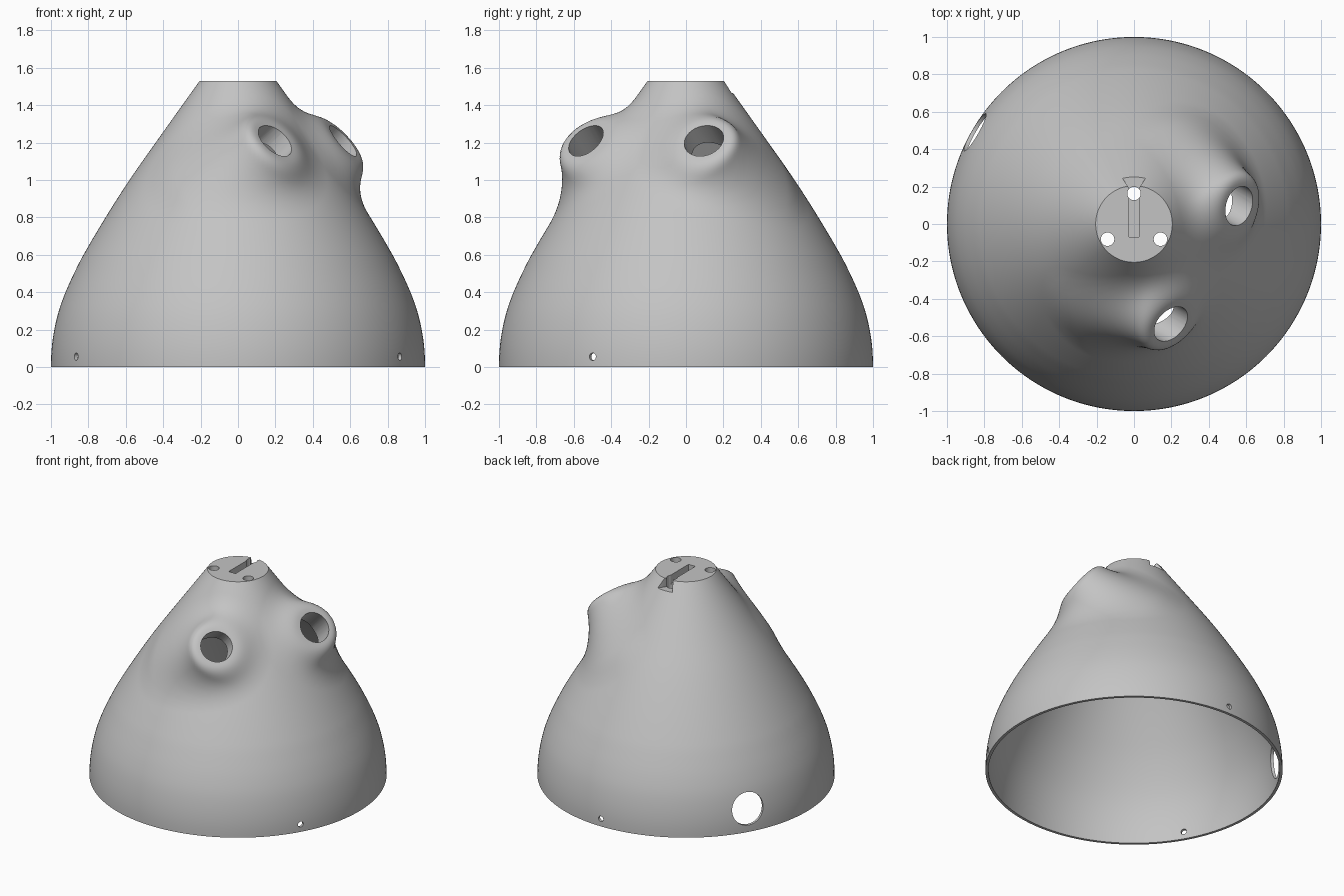
import bpy
import bmesh
from math import cos, sin, pi, radians, tan, hypot, sqrt
from mathutils import Vector, Matrix

cube = bpy.data.objects.get("Cube")
if cube:
    bpy.data.objects.remove(cube, do_unlink=True)

SEGMENTS, ROWS, HEIGHT = 192, 120, 1.53
WALL, CAP_UNDERSIDE, SLOT_FLOOR = 0.02, 1.42, 1.465

# Radius of the dome at given heights
PROFILE = [(0, 1.0), (0.1, 0.996), (0.2, 0.982), (0.3, 0.958), (0.4, 0.922),
           (0.5, 0.877), (0.6, 0.826), (0.8, 0.708), (1.0, 0.58),
           (1.2, 0.44), (HEIGHT, 0.205)]


def slope(i):
    a, b = PROFILE[max(i - 1, 0)], PROFILE[min(i + 1, len(PROFILE) - 1)]
    return 0 if i == 0 else (b[1] - a[1]) / (b[0] - a[0])


SLOPES = [slope(i) for i in range(len(PROFILE))]


def dome_radius(z):
    if z <= 0:
        return PROFILE[0][1]
    if z >= HEIGHT:
        return PROFILE[-1][1] + (z - HEIGHT) * SLOPES[-1]
    i = max(k for k, p in enumerate(PROFILE) if p[0] <= z)
    (z0, r0), (z1, r1) = PROFILE[i], PROFILE[i + 1]
    h = z1 - z0
    t = (z - z0) / h
    return (r0 * (1 + 2 * t) * (1 - t) ** 2 + h * SLOPES[i] * t * (1 - t) ** 2
            + r1 * t * t * (3 - 2 * t) + h * SLOPES[i + 1] * t * t * (t - 1))


def polar(r, degrees, z):
    return Vector((r * cos(radians(degrees)), r * sin(radians(degrees)), z))


# Two parallel spouts, side by side about the heading
HEADING = -30
AIM = polar(cos(radians(40)), HEADING, sin(radians(40)))
SIDE = polar(0.364, HEADING + 90, 0)
MOUTHS = [polar(0.427, HEADING, 1.2) + SIDE * s for s in (-1, 1)]
SPOUT_R, BORE_R, ROUND, SPOUT_LEN, BLEND = 0.168, 0.107, 0.04, 0.5, 0.24


def spout_distance(p, mouth):
    rel = p - mouth
    along = rel.dot(AIM)
    across = sqrt(max(rel.length_squared - along * along, 0))
    qx = across - SPOUT_R + ROUND
    qy = abs(along + 0.01 + SPOUT_LEN / 2) - SPOUT_LEN / 2 + ROUND
    return hypot(max(qx, 0), max(qy, 0)) + min(max(qx, qy), 0) - ROUND


def blended_distance(p):
    d = (hypot(p.x, p.y) - dome_radius(p.z)) * 0.82
    for mouth in MOUTHS:
        s = spout_distance(p, mouth)
        h = max(BLEND - abs(d - s), 0) / BLEND
        d = min(d, s) - h * h * BLEND / 4
    return d


def outer_point(z, degrees):
    """March outwards from the dome to the blended surface."""
    p = polar(dome_radius(z), degrees, z)
    if z < 0.5 or z >= HEIGHT:
        return p
    lift = radians(20) * min((z - 0.5) / 0.2, 1)
    # Level the rays again near the flat top
    lift *= min((HEIGHT - z) / 0.1, 1)
    ray = polar(cos(lift), degrees, sin(lift))
    for _ in range(40):
        d = blended_distance(p)
        if d > -0.0003:
            break
        p = p - ray * d * 0.9
    return p


def new_object(name, bm):
    bmesh.ops.recalc_face_normals(bm, faces=bm.faces)
    mesh = bpy.data.meshes.new(name)
    bm.to_mesh(mesh)
    bm.free()
    ob = bpy.data.objects.new(name, mesh)
    bpy.context.collection.objects.link(ob)
    return ob


# Hollow dome: outer skin, bottom rim, inner skin, thick cap
bm = bmesh.new()
angles = [360 * i / SEGMENTS for i in range(SEGMENTS)]
rings = []
for k in range(24, -1, -1):
    z = CAP_UNDERSIDE * k / 24
    rings.append([bm.verts.new(polar(dome_radius(z) - WALL, a, z)) for a in angles])
for k in range(ROWS + 1):
    z = HEIGHT * k / ROWS
    rings.append([bm.verts.new(outer_point(z, a)) for a in angles])
for low, high in zip(rings, rings[1:]):
    for i in range(SEGMENTS):
        j = (i + 1) % SEGMENTS
        bm.faces.new((low[i], low[j], high[j], high[i]))
bm.faces.new(rings[0])
bm.faces.new(rings[-1])
shell = new_object("dome_shell", bm)

# Round holes: spout bores, cap holes, rim pin holes, cable port
bm = bmesh.new()


def add_hole(centre, direction, radius, length, sides=48):
    turn = direction.to_track_quat('Z', 'Y').to_matrix().to_4x4()
    bmesh.ops.create_cone(bm, cap_ends=True, segments=sides, radius1=radius,
                          radius2=radius, depth=length,
                          matrix=Matrix.Translation(centre) @ turn)


for mouth in MOUTHS:
    add_hole(mouth - AIM * 0.09, AIM, BORE_R, 0.58)
for a in (90, 210, 330):
    add_hole(polar(0.163, a, 1.47), Vector((0, 0, 1)), 0.036, 0.3, 32)
    add_hole(polar(1, a, 0.055), polar(1, a, 0), 0.02, 0.2, 24)
add_hole(polar(1, 150, 0.165), polar(1, 150, 0), 0.115, 0.4)
holes = new_object("hole_cutter", bm)

# Keyed slot across the cap, flaring out at the back edge
bm = bmesh.new()
half = [(0.028, -0.07), (0.028, 0.195), (0.1, 0.3)]
outline = half + [(-x, y) for x, y in reversed(half)]
floor = bm.faces.new([bm.verts.new((x, y, SLOT_FLOOR)) for x, y in outline])
walls = bmesh.ops.extrude_face_region(bm, geom=[floor])["geom"]
bmesh.ops.translate(bm, vec=(0, 0, 0.15),
                    verts=[v for v in walls if isinstance(v, bmesh.types.BMVert)])
slot = new_object("slot_cutter", bm)

# Cut the holes and slot
bpy.ops.object.select_all(action='DESELECT')
bpy.context.view_layer.objects.active = shell
shell.select_set(True)
for cutter in (holes, slot):
    cutter.hide_render = True
    mod = shell.modifiers.new(cutter.name, 'BOOLEAN')
    mod.operation = 'DIFFERENCE'
    mod.solver = 'EXACT'
    mod.object = cutter
    bpy.ops.object.modifier_apply(modifier=mod.name)
    bpy.data.objects.remove(cutter, do_unlink=True)

# Plain grey finish
grey = bpy.data.materials.new("plain_grey")
grey.use_nodes = True
colour = (0.55, 0.55, 0.55, 1)
grey.diffuse_color = colour
grey.node_tree.nodes["Principled BSDF"].inputs["Base Color"].default_value = colour
shell.data.materials.clear()
shell.data.materials.append(grey)
bpy.ops.object.shade_smooth_by_angle(angle=radians(35))
